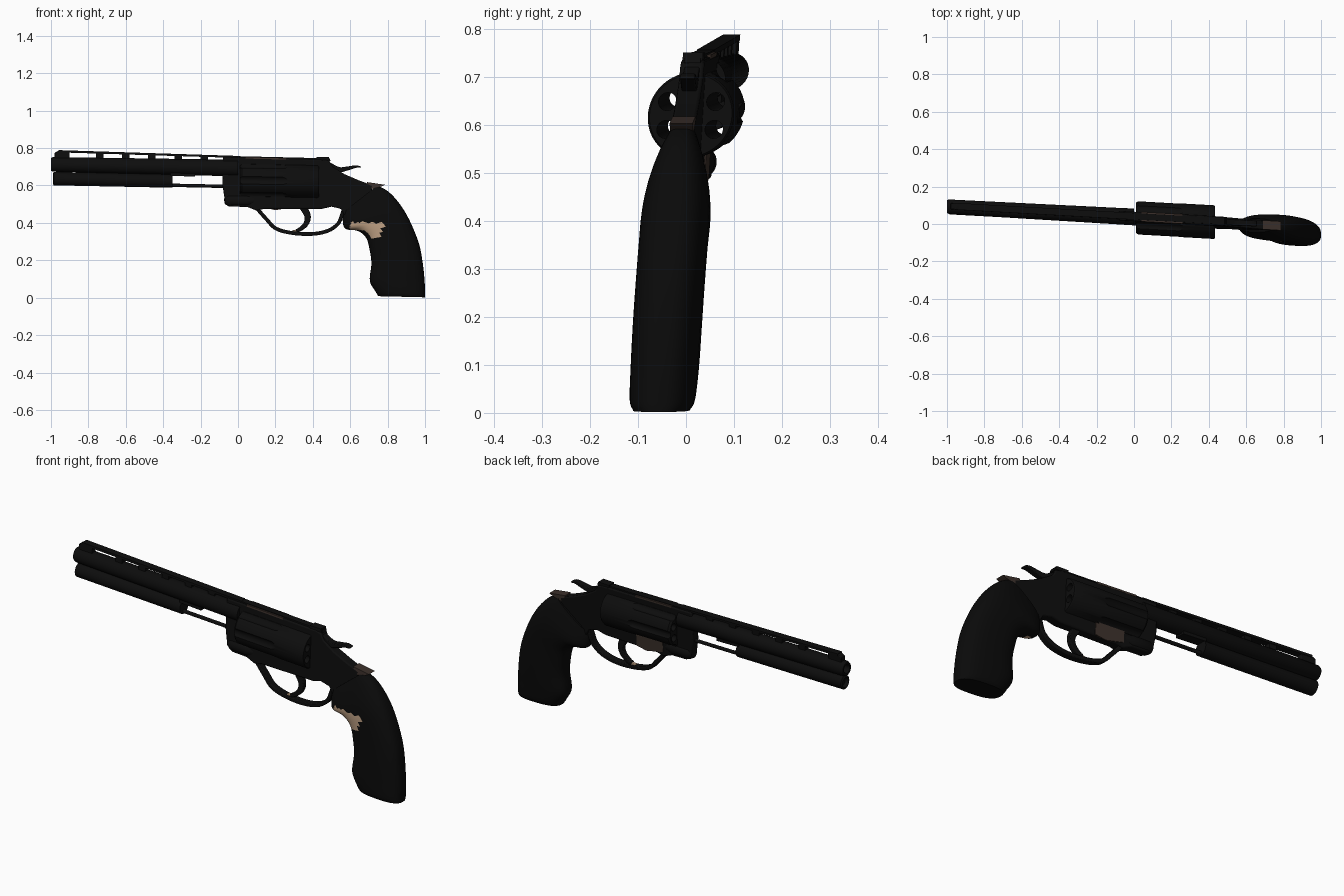
import bpy, bmesh, math
from mathutils import Matrix, Vector

cube = bpy.data.objects.get("Cube")
if cube:
    bpy.data.objects.remove(cube)


def material(name, rgb):
    m = bpy.data.materials.new(name)
    m.use_nodes = True
    m.diffuse_color = (*rgb, 1)
    m.node_tree.nodes["Principled BSDF"].inputs["Base Color"].default_value = (*rgb, 1)
    return m


METAL = material("black metal", (0.004, 0.004, 0.004))
RUBBER = material("black rubber", (0.003, 0.003, 0.003))
BROWN = material("dark brown", (0.045, 0.03, 0.024))
BEIGE = material("beige", (0.5, 0.34, 0.22))

# The whole model leans and turns slightly off the x axis
LEAN = Matrix(((1, 0, 0, 0), (-0.054, 1, 0.06, -0.004), (0, 0, 1, 0), (0, 0, 0, 1)))
SLOPE = -0.02


def finish(bm, name, mats, bevel=0, smooth=True):
    bmesh.ops.recalc_face_normals(bm, faces=bm.faces)
    bm.transform(LEAN)
    mesh = bpy.data.meshes.new(name)
    bm.to_mesh(mesh)
    bm.free()
    for m in mats:
        mesh.materials.append(m)
    ob = bpy.data.objects.new(name, mesh)
    bpy.context.collection.objects.link(ob)
    if bevel:
        mod = ob.modifiers.new("soft edges", "BEVEL")
        mod.width, mod.segments, mod.limit_method = bevel, 2, "ANGLE"
    if smooth:
        bpy.ops.object.select_all(action="DESELECT")
        ob.select_set(True)
        bpy.context.view_layer.objects.active = ob
        bpy.ops.object.shade_smooth_by_angle(angle=math.radians(35))
    return ob


def spline(pts, n=5):
    """Catmull-Rom curve through points of any dimension."""
    ps = [Vector(p) for p in pts]
    ps = [2 * ps[0] - ps[1]] + ps + [2 * ps[-1] - ps[-2]]
    out = []
    for a, b, c, d in zip(ps, ps[1:], ps[2:], ps[3:]):
        for i in range(n):
            t = i / n
            out.append(0.5 * (2 * b + (c - a) * t + (2 * a - 5 * b + 4 * c - d) * t * t
                              + (3 * b - a - 3 * c + d) * t ** 3))
    return out + [ps[-2]]


def prism(name, outline, half, mat=METAL, bevel=0.0, y=0.0):
    """Side outline (x, z) given a thickness across y."""
    bm = bmesh.new()
    sides = [[bm.verts.new((p[0], y + s * half, p[1])) for p in outline] for s in (-1, 1)]
    for side in sides:
        bm.faces.new(side)
    n = len(outline)
    for i in range(n):
        j = (i + 1) % n
        bm.faces.new((sides[0][i], sides[0][j], sides[1][j], sides[1][i]))
    return finish(bm, name, [mat], bevel)


def ribbon(name, path, thick, half, mat=METAL, taper=1.0):
    """Curved strip following a path in the side plane."""
    pts = spline(path)
    left, right = [], []
    for i, p in enumerate(pts):
        d = (pts[min(i + 1, len(pts) - 1)] - pts[max(i - 1, 0)]).normalized()
        off = Vector((-d.y, d.x)) * thick / 2 * (1 + (taper - 1) * i / (len(pts) - 1))
        left.append(p + off)
        right.append(p - off)
    return prism(name, left + right[::-1], half, mat, 0.004)


def add_lathe(bm, profile, z, y=0.0, seg=32):
    """Turn a profile of (x, radius) around a lengthwise axis."""
    rings = []
    for x, r in profile:
        angles = [math.tau * i / seg for i in range(seg)] if r else [0]
        rings.append([bm.verts.new((x, y + r * math.cos(a), z + SLOPE * x + r * math.sin(a)))
                      for a in angles])
    for a, b in zip(rings, rings[1:]):
        for i in range(seg):
            j = (i + 1) % seg
            quad = [a[i % len(a)], a[j % len(a)], b[j % len(b)], b[i % len(b)]]
            bm.faces.new(list(dict.fromkeys(quad)))


def lathe(name, profile, z, mat=METAL):
    bm = bmesh.new()
    add_lathe(bm, profile, z)
    return finish(bm, name, [mat])


# Barrel with bore, lower shroud, rod and shoulder
lathe("barrel", [(-0.7, 0), (-0.7, 0.02), (-0.99, 0.02), (-1, 0.024), (-1, 0.034),
                 (-0.99, 0.039), (-0.1, 0.044), (0.0, 0.045), (0.0, 0)], 0.693)
lathe("barrel_shroud", [(-0.97, 0), (-0.97, 0.022), (-0.99, 0.026), (-0.985, 0.036),
                        (-0.35, 0.036), (-0.35, 0)], 0.617)
lathe("ejector_rod", [(-0.36, 0), (-0.36, 0.009), (0.02, 0.009), (0.02, 0)], 0.594)
prism("barrel_step", [(-0.36, 0.70), (-0.23, 0.70), (-0.23, 0.647), (-0.36, 0.652)], 0.026)
lathe("crane_lug", [(-0.075, 0), (-0.07, 0.022), (-0.05, 0.034), (0.05, 0.035),
                    (0.09, 0.025), (0.1, 0)], 0.521)

# Raised sighting rib on posts
prism("top_rib", [(-0.96, 0.789), (0.0, 0.758), (0.0, 0.747), (-0.96, 0.777)], 0.018)
prism("front_sight", [(-0.98, 0.74), (-0.98, 0.775), (-0.95, 0.79), (-0.9, 0.783),
                      (-0.9, 0.74)], 0.016, bevel=0.003)
for i in range(6):
    x = -0.74 + 0.14 * i
    top = 0.755 - 0.031 * x - 0.003
    prism("rib_post", [(x - 0.02, top), (x + 0.02, top), (x + 0.02, top - 0.04),
                       (x - 0.02, top - 0.04)], 0.014)

# Frame
prism("frame", [(-0.08, 0.752), (0.46, 0.738), (0.49, 0.73), (0.505, 0.70), (0.57, 0.66),
                (0.64, 0.63), (0.72, 0.60), (0.70, 0.50), (0.64, 0.43), (0.575, 0.43),
                (0.55, 0.475), (0.5, 0.487), (0.45, 0.475), (0.14, 0.475), (0.1, 0.465),
                (0.05, 0.485), (-0.04, 0.488), (-0.07, 0.52), (-0.083, 0.6)],
      0.025, bevel=0.006)
prism("top_strap", [(-0.02, 0.757), (0.49, 0.745), (0.495, 0.73), (-0.02, 0.735)], 0.017)
for s in (-1, 1):
    prism("strap_inlay", [(0.04, 0.753), (0.26, 0.747), (0.26, 0.738), (0.04, 0.744)],
          0.004, BROWN, y=s * 0.0215)
prism("crane_plate", [(0.1, 0.55), (0.26, 0.55), (0.26, 0.478), (0.2, 0.468), (0.1, 0.49)],
      0.003, BROWN, y=0.025)
prism("rear_sight", [(0.42, 0.752), (0.485, 0.752), (0.49, 0.735), (0.42, 0.735)], 0.021)

# Fluted cylinder with six through chambers
bm = bmesh.new()
add_lathe(bm, [(0.012, 0), (0.012, 0.082), (0.022, 0.09), (0.425, 0.09), (0.432, 0.086),
               (0.432, 0)], 0.629, seg=48)
drum = finish(bm, "cylinder", [METAL], smooth=False)
bm = bmesh.new()
for i in range(6):
    a = math.radians(30 + 60 * i)
    b = a + math.radians(30)
    add_lathe(bm, [(-0.05, 0), (-0.05, 0.019), (0.5, 0.019), (0.5, 0)],
              0.629 + 0.058 * math.sin(a), 0.058 * math.cos(a), 16)
    add_lathe(bm, [(-0.05, 0), (-0.05, 0.027), (0.24, 0.027), (0.28, 0.012), (0.285, 0)],
              0.629 + 0.105 * math.sin(b), 0.105 * math.cos(b), 16)
cutter = finish(bm, "chamber_cutter", [METAL], smooth=False)
cutter.hide_render = True
cut = drum.modifiers.new("chambers", "BOOLEAN")
cut.operation, cut.object, cut.solver = "DIFFERENCE", cutter, "EXACT"
bpy.ops.object.select_all(action="DESELECT")
drum.select_set(True)
bpy.context.view_layer.objects.active = drum
bpy.ops.object.modifier_apply(modifier=cut.name)
bpy.data.objects.remove(cutter)
bpy.ops.object.shade_smooth_by_angle(angle=math.radians(35))

# Trigger, guard, hammer and tang
ribbon("trigger_guard", [(0.09, 0.49), (0.15, 0.422), (0.203, 0.37), (0.289, 0.346),
                         (0.396, 0.341), (0.481, 0.358), (0.535, 0.396), (0.556, 0.445),
                         (0.57, 0.49)], 0.02, 0.018)
ribbon("trigger", [(0.345, 0.49), (0.372, 0.438), (0.364, 0.396), (0.332, 0.366),
                   (0.31, 0.357)], 0.04, 0.012, taper=0.4)
ribbon("trigger_tip", [(0.32, 0.361), (0.305, 0.356), (0.288, 0.354)], 0.012, 0.01, BEIGE)
ribbon("hammer", [(0.48, 0.71), (0.54, 0.685), (0.59, 0.692), (0.63, 0.701), (0.657, 0.698)],
       0.034, 0.016, taper=0.2)
prism("tang", [(0.69, 0.618), (0.785, 0.604), (0.765, 0.594), (0.69, 0.575)], 0.024, BROWN)

# Grip: sections of front x, front z, back x, back z, half width
sections = spline([(0.75, 0.008, 1.0, 0.002, 0.058), (0.737, 0.03, 1.0, 0.025, 0.067),
                   (0.705, 0.09, 0.997, 0.1, 0.07), (0.713, 0.18, 0.987, 0.19, 0.071),
                   (0.705, 0.25, 0.97, 0.28, 0.071), (0.685, 0.32, 0.935, 0.375, 0.071),
                   (0.64, 0.357, 0.895, 0.455, 0.071), (0.575, 0.368, 0.85, 0.52, 0.066),
                   (0.56, 0.41, 0.80, 0.57, 0.052), (0.565, 0.46, 0.745, 0.60, 0.036)], 6)
bm = bmesh.new()
rings = []
for xf, zf, xb, zb, w in sections:
    ring = []
    for i in range(44):
        a = math.tau * i / 44
        c, s = math.cos(a), math.sin(a)
        t = 0.5 + 0.5 * math.copysign(abs(c) ** 0.75, c)
        ring.append(bm.verts.new((xf + (xb - xf) * t, math.copysign(w * abs(s) ** 0.75, s),
                                  zf + (zb - zf) * t)))
    rings.append(ring)
for a, b in zip(rings, rings[1:]):
    for i in range(44):
        j = (i + 1) % 44
        bm.faces.new((a[i], a[j], b[j], b[i]))
bm.faces.new(rings[0])
bm.faces.new(rings[-1])
# Beige patch on the right side behind the guard
for f in bm.faces:
    x, y, z = f.calc_center_median()
    low = max(min(0.362, 0.352 - 1.15 * (x - 0.684)), 0.315 + 1.65 * (x - 0.749), 0.315)
    if y < 0 and 0.6 < x < 0.775 and low < z < 0.403:
        f.material_index = 1
finish(bm, "grip", [RUBBER, BEIGE])
